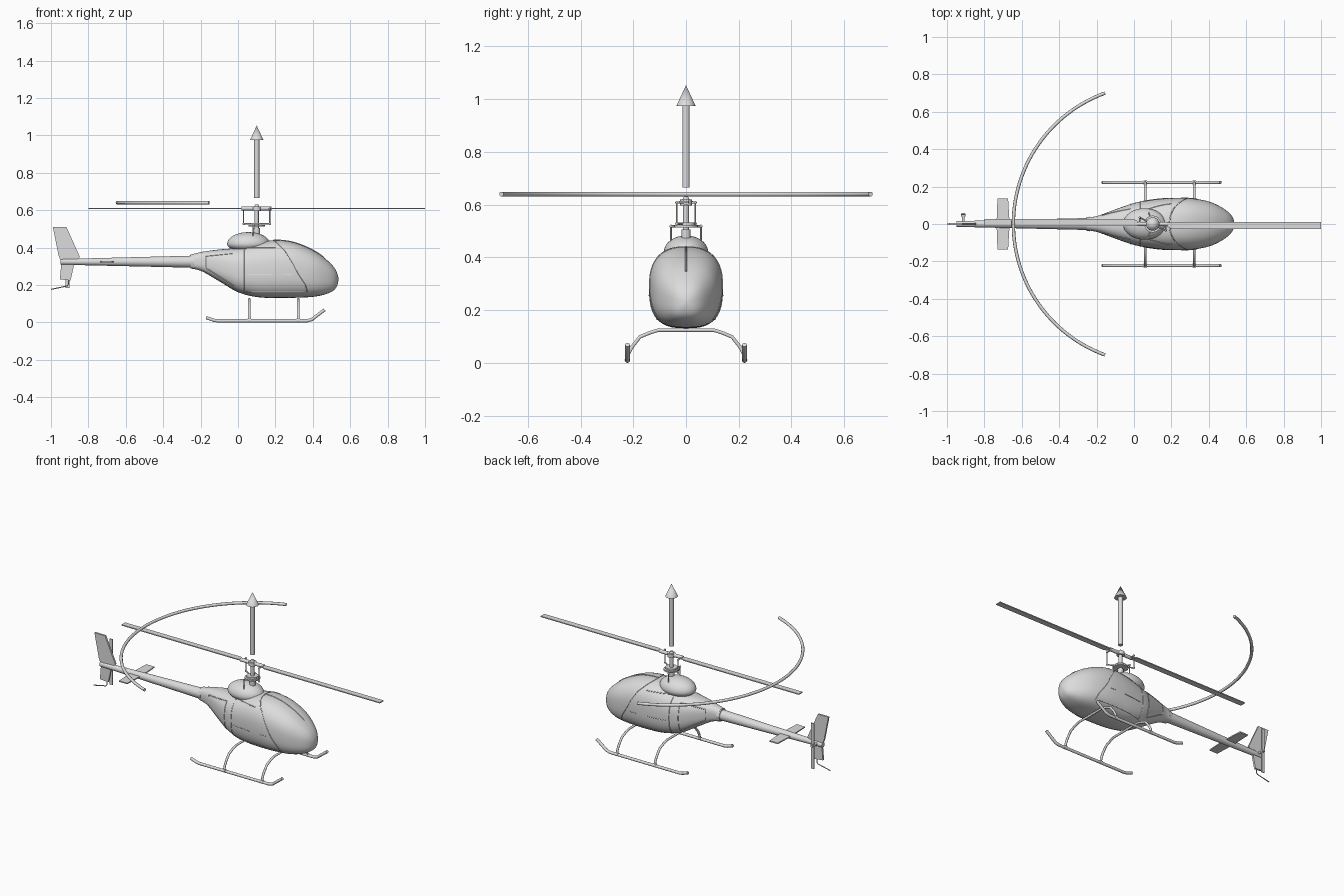
import bpy, bmesh, math
from mathutils import Vector

cube = bpy.data.objects.get("Cube")
if cube:
    bpy.data.objects.remove(cube, do_unlink=True)

GREY = bpy.data.materials.new("light grey")
GREY.use_nodes = True
GREY.diffuse_color = (.72, .72, .72, 1)
GREY.node_tree.nodes["Principled BSDF"].inputs["Base Color"].default_value = GREY.diffuse_color


def activate(obj):
    bpy.ops.object.select_all(action="DESELECT")
    obj.select_set(True)
    bpy.context.view_layer.objects.active = obj


def finish(name, bm, smooth=True):
    bmesh.ops.recalc_face_normals(bm, faces=bm.faces)
    mesh = bpy.data.meshes.new(name)
    bm.to_mesh(mesh)
    bm.free()
    mesh.materials.append(GREY)
    obj = bpy.data.objects.new(name, mesh)
    bpy.context.collection.objects.link(obj)
    if smooth:
        activate(obj)
        bpy.ops.object.shade_smooth_by_angle(angle=math.radians(40))


def rod(name, start, end, r1, r2=None, sides=24):
    """Cylinder or cone between two points."""
    a, b = Vector(start), Vector(end)
    bm = bmesh.new()
    bmesh.ops.create_cone(bm, cap_ends=True, segments=sides, radius1=r1,
                          radius2=r1 if r2 is None else r2, depth=(b - a).length)
    turn = (b - a).to_track_quat("Z", "Y").to_matrix()
    bmesh.ops.rotate(bm, verts=bm.verts, matrix=turn)
    bmesh.ops.translate(bm, verts=bm.verts, vec=(a + b) / 2)
    finish(name, bm)


def ball(name, center, radius):
    bm = bmesh.new()
    bmesh.ops.create_uvsphere(bm, u_segments=16, v_segments=8, radius=radius)
    bmesh.ops.translate(bm, verts=bm.verts, vec=center)
    finish(name, bm)


def plate(name, points, thickness):
    """Flat polygon extruded evenly to both sides."""
    points = [Vector(p) for p in points]
    normal = (points[1] - points[0]).cross(points[2] - points[0]).normalized()
    bm = bmesh.new()
    face = bm.faces.new([bm.verts.new(p - normal * thickness / 2) for p in points])
    grown = bmesh.ops.extrude_face_region(bm, geom=[face])["geom"]
    verts = [g for g in grown if isinstance(g, bmesh.types.BMVert)]
    bmesh.ops.translate(bm, verts=verts, vec=normal * thickness)
    finish(name, bm, smooth=False)


def tube(name, paths, radius, detail=3):
    """Round tubes swept along one or more polylines."""
    curve = bpy.data.curves.new(name, "CURVE")
    curve.dimensions = "3D"
    curve.bevel_depth = radius
    curve.bevel_resolution = detail
    curve.use_fill_caps = True
    for path in paths:
        spline = curve.splines.new("POLY")
        spline.points.add(len(path) - 1)
        for point, co in zip(spline.points, path):
            point.co = (*co, 1)
    curve.materials.append(GREY)
    obj = bpy.data.objects.new(name, curve)
    bpy.context.collection.objects.link(obj)
    activate(obj)
    bpy.ops.object.convert(target="MESH")
    bpy.ops.object.shade_smooth_by_angle(angle=math.radians(40))


# Fuselage stations: x, bottom, top, half width (first and last only steer the spline)
STATIONS = [(-.32, .295, .352, .028), (-.25, .288, .364, .034), (-.19, .272, .378, .045),
            (-.1, .22, .39, .078), (0, .162, .4, .112), (.1, .136, .425, .13),
            (.2, .131, .44, .139), (.3, .132, .428, .138), (.4, .137, .387, .12),
            (.472, .152, .337, .087), (.52, .18, .285, .047), (.537, .23, .23, 0),
            (.52, .285, .18, -.047)]
SPANS = len(STATIONS) - 3


def station(u):
    """Catmull-Rom blend of the stations."""
    i = min(int(u), SPANS - 1)
    t = u - i
    return [((2 * b) + (c - a) * t + (2 * a - 5 * b + 4 * c - d) * t * t
             + (3 * b - a - 3 * c + d) * t ** 3) / 2
            for a, b, c, d in zip(*STATIONS[i:i + 4])]


def station_at(x):
    low, high = 0, SPANS
    for _ in range(30):
        mid = (low + high) / 2
        low, high = (mid, high) if station(mid)[0] < x else (low, mid)
    return station(low)


def power(z_side):
    return 2.5 if z_side > 0 else 2.8


def ring(u, count=48):
    x, bottom, top, half = station(u)
    points = []
    for k in range(count):
        c, s = math.cos(math.tau * k / count), math.sin(math.tau * k / count)
        e = 2 / power(s)
        y = half * math.copysign(abs(c) ** e, c)
        z = (top + bottom) / 2 + (top - bottom) / 2 * math.copysign(abs(s) ** e, s)
        points.append((x, y, z))
    return points


bm = bmesh.new()
steps = SPANS * 6
rings = [[bm.verts.new(p) for p in ring(k * SPANS / steps)] for k in range(steps)]
nose = bm.verts.new((station(SPANS)[0], 0, station(SPANS)[1]))
for a, b in zip(rings, rings[1:]):
    for k in range(len(a)):
        bm.faces.new((a[k - 1], a[k], b[k], b[k - 1]))
for k in range(len(a)):
    bm.faces.new((rings[-1][k - 1], rings[-1][k], nose))
bm.faces.new(rings[0])
finish("fuselage", bm)


# Raised panel seams laid on the fuselage skin
def on_skin(x, z, side):
    _, bottom, top, half = station_at(x)
    t = max(-1, min(1, (2 * z - top - bottom) / (top - bottom)))
    n = power(t)
    return (x, side * half * (1 - abs(t) ** n) ** (1 / n),
            (top + bottom) / 2 + t * (top - bottom) / 2)


def seam(corners, side, cuts=12):
    path = []
    for (x1, z1), (x2, z2) in zip(corners, corners[1:]):
        path += [on_skin(x1 + (x2 - x1) * k / cuts, z1 + (z2 - z1) * k / cuts, side)
                 for k in range(cuts)]
    return path + [on_skin(*corners[-1], side)]


door = [(.2, .4), (.045, .4), (.035, .39), (.035, .165), (.35, .165)]
rear_panel = [(-.17, .355), (-.02, .37), (-.02, .195), (-.17, .29), (-.17, .355)]
window_edge = [(.19, .44), (.21, .425), (.25, .385), (.29, .32), (.32, .26), (.36, .2), (.37, .165)]
handle = [(.05, .255), (.18, .255)]
latch = [(.25, .255), (.29, .255)]
for side, label in ((-1, "right"), (1, "left")):
    lines = [seam(s, side) for s in (door, rear_panel, window_edge, handle, latch)]
    tube(label + "_panel_seams", lines, .0025, 1)
tube("windshield_divider",
     [[(x, 0, station_at(x)[2]) for x in [.19 + .015 * k for k in range(19)]]], .0035, 1)

# Engine fairing on the roof, flatter underneath
bm = bmesh.new()
bmesh.ops.create_uvsphere(bm, u_segments=40, v_segments=20, radius=1)
for v in bm.verts:
    v.co = (.056 + v.co.x * .114, v.co.y * .084, .42 + v.co.z * (.063 if v.co.z > 0 else .045))
finish("roof_fairing", bm)

# Tail boom, fins and skid wire
rod("boom_collar", (-.255, 0, .326), (-.235, 0, .326), .036, .039)
rod("tail_boom", (-.95, 0, .324), (-.25, 0, .325), .015, .032)
plate("upper_fin", [(-.99, 0, .51), (-.917, 0, .51), (-.845, 0, .35),
                    (-.86, 0, .335), (-.95, 0, .335), (-.96, 0, .36)], .012)
plate("lower_fin", [(-.945, 0, .315), (-.875, 0, .315), (-.895, 0, .225), (-.952, 0, .23)], .012)
for side, label in ((-1, "right"), (1, "left")):
    plate(label + "_stabiliser", [(-.735, 0, .325), (-.665, 0, .325),
                                  (-.673, side * .135, .325), (-.73, side * .135, .325)], .007)
tube("tail_wire", [[(-.905, 0, .24), (-.906, 0, .205), (-.915, 0, .195), (-1, 0, .177)]], .003)

# Tail rotor
rod("tail_rotor_shaft", (-.912, 0, .327), (-.912, .06, .327), .007)
rod("tail_rotor_hub", (-.912, .04, .327), (-.912, .056, .327), .012)
plate("tail_rotor_blades", [(-.922, .05, .185), (-.902, .05, .185),
                            (-.902, .05, .47), (-.922, .05, .47)], .005)

# Landing gear
for side, label in ((-1, "right"), (1, "left")):
    y = side * .222
    tube(label + "_skid", [[(-.17, y, .026), (-.13, y, .012), (-.11, y, .009), (.37, y, .009),
                            (.395, y, .016), (.463, y, .068)]], .009)
half_strut = [(.222, .01), (.218, .035), (.205, .06), (.175, .098), (.14, .113), (.105, .124)]
profile = half_strut + [(-y, z) for y, z in reversed(half_strut)]
for x, label in ((.06, "rear"), (.322, "front")):
    tube(label + "_strut", [[(x, y, z) for y, z in profile]], .007)
    for side in (-1, 1):
        rod(label + "_strut_clamp", (x - .01, side * .222, .0105), (x + .01, side * .222, .0105), .0105)

# Rotor mast, swashplate and hub
MAST = .1
rod("mast", (MAST, 0, .46), (MAST, 0, .615), .011)
rod("mast_base", (MAST, 0, .46), (MAST, 0, .505), .017)
rod("swashplate_lower", (MAST, 0, .514), (MAST, 0, .522), .045)
rod("swashplate_upper", (MAST, 0, .523), (MAST, 0, .533), .034)
rod("hub", (MAST, 0, .597), (MAST, 0, .62), .022)
rod("hub_cap", (MAST, 0, .62), (MAST, 0, .631), .013, .008)
rod("blade_grips", (MAST - .08, 0, .61), (MAST + .08, 0, .61), .011)
for side in (-1, 1):
    x, y = MAST + side * .07, -side * .035
    rod("pitch_link", (x, y, .527), (x, y, .608), .003)
    rod("swashplate_arm", (MAST, 0, .527), (x, y, .527), .004)
    rod("pitch_arm", (x, 0, .608), (x, y, .608), .004)
    rod("control_rod", (MAST - .02, side * .057, .42), (MAST - .02, side * .057, .518), .003)
    rod("control_arm", (MAST, 0, .518), (MAST - .02, side * .057, .518), .004)
    for joint in ((x, y, .527), (x, y, .608), (MAST - .02, side * .057, .518)):
        ball("link_joint", joint, .006)
    outline = [(.07, -.009), (.1, -.026), (.9, -.026), (.9, .01), (.1, .01), (.07, .007)]
    plate("main_blade", [(MAST + side * a, side * b, .61) for a, b in outline], .006)

# Lift arrow and rotation arc
rod("lift_arrow_shaft", (MAST, 0, .665), (MAST, 0, .98), .014)
rod("lift_arrow_head", (MAST, 0, .975), (MAST, 0, 1.053), .036, 0)
angles = [math.radians(110 + 2.5 * k) for k in range(57)]
tube("rotation_arc", [[(MAST + .745 * math.cos(a), .745 * math.sin(a), .64) for a in angles]], .009)
